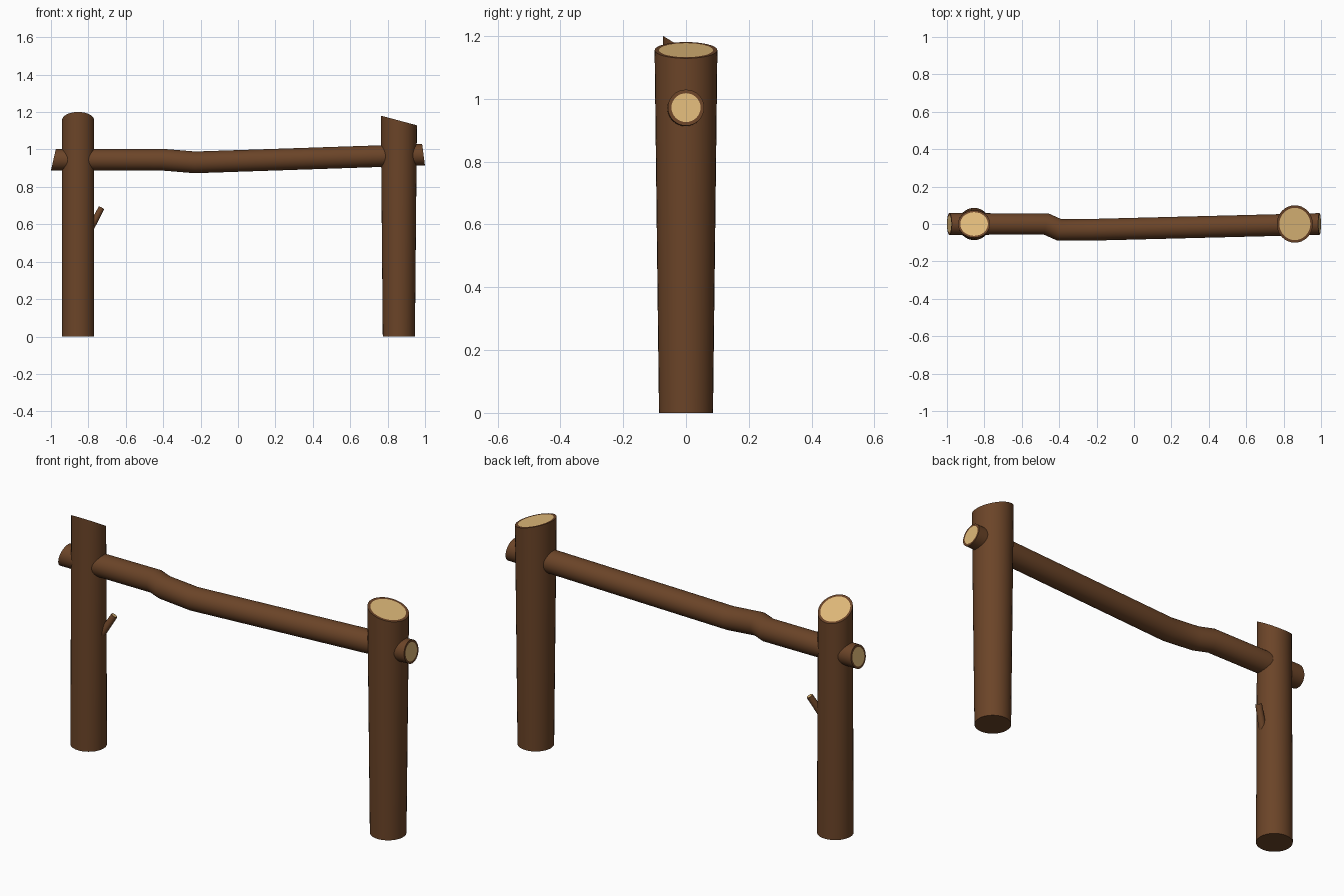
import bpy, bmesh, math
from mathutils import Vector

if "Cube" in bpy.data.objects:
    bpy.data.objects.remove(bpy.data.objects["Cube"])

SIDES = 32


def material(name, color):
    m = bpy.data.materials.new(name)
    m.diffuse_color = color
    m.use_nodes = True
    m.node_tree.nodes["Principled BSDF"].inputs["Base Color"].default_value = m.diffuse_color
    return m


bark = material("bark", (0.147, 0.058, 0.021, 1))
wood = material("cut_wood", (0.73, 0.48, 0.19, 1))


def log(name, axis, rings, cut_start=False, cut_end=True, inset=0.86):
    """Loft circles (centre, normal, radius) into a log; cut ends get a pale core."""
    bm = bmesh.new()
    axis = Vector(axis).normalized()
    side = axis.orthogonal().normalized()
    other = axis.cross(side)

    def ring(centre, normal, r):
        q = axis.rotation_difference(Vector(normal).normalized())
        verts = []
        for i in range(SIDES):
            a = 2 * math.pi * i / SIDES
            v = q @ (side * math.cos(a) + other * math.sin(a))
            verts.append(bm.verts.new(Vector(centre) + v * r))
        return verts

    def bridge(a, b):
        for i in range(SIDES):
            j = (i + 1) % SIDES
            bm.faces.new((a[i], a[j], b[j], b[i])).smooth = True

    loops = [ring(*r) for r in rings]
    for a, b in zip(loops, loops[1:]):
        bridge(a, b)
    for spec, loop, cut in ((rings[0], loops[0], cut_start), (rings[-1], loops[-1], cut_end)):
        if cut:
            core = ring(spec[0], spec[1], spec[2] * inset)
            bridge(loop, core)
            bm.faces.new(core).material_index = 1
        else:
            bm.faces.new(loop)
    bmesh.ops.recalc_face_normals(bm, faces=bm.faces)

    me = bpy.data.meshes.new(name)
    bm.to_mesh(me)
    bm.free()
    me.materials.append(bark)
    me.materials.append(wood)
    ob = bpy.data.objects.new(name, me)
    bpy.context.collection.objects.link(ob)
    bpy.context.view_layer.objects.active = ob
    ob.select_set(True)
    bpy.ops.object.shade_smooth_by_angle(angle=math.radians(35))
    ob.select_set(False)


# posts with slanted tops
up = (0, 0, 1)
log("left_post", up, [((-0.855, 0, 0), up, 0.086),
                      ((-0.855, 0, 1.156), (0, 0.52, 0.86), 0.086)])
log("right_post", up, [((0.86, 0, 0), up, 0.086),
                       ((0.86, 0, 1.155), (0.26, 0, 0.97), 0.1)])

# crooked rail running through both posts
path = [Vector(p) for p in ((-0.987, 0, 0.945), (-0.47, 0, 0.945), (-0.4, -0.031, 0.945),
                            (-0.23, -0.031, 0.931), (0.992, 0, 0.972))]
normals = [Vector((0.11, 0, -0.025))]
for a, b, c in zip(path, path[1:], path[2:]):
    normals.append((b - a).normalized() + (c - b).normalized())
normals.append(Vector((0.115, 0, 0.015)))
log("rail", (1, 0, 0), [(p, n, 0.058) for p, n in zip(path, normals)],
    cut_start=True, inset=0.8)

# broken twig on the left post
base, tip = Vector((-0.80, -0.01, 0.556)), Vector((-0.731, 0.033, 0.686))
d = tip - base
log("twig", d, [(base, d, 0.019), (tip, d, 0.016)], inset=0.8)
